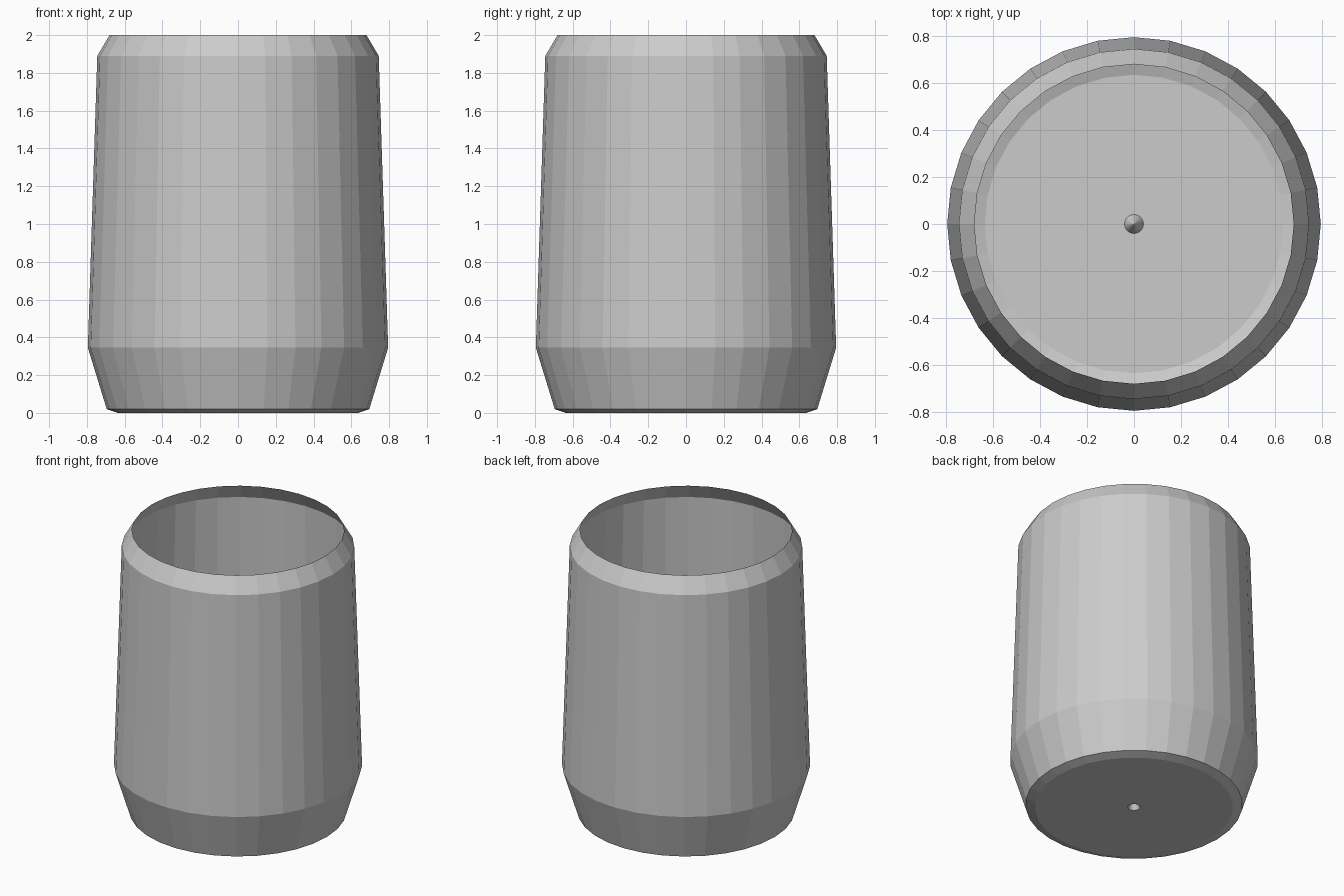
import bpy, bmesh
from math import sin, cos, tau

if "Cube" in bpy.data.objects:
    bpy.data.objects.remove(bpy.data.objects["Cube"])

SIDES = 32
# thin-walled cup profile (radius, height), from the dimple in the base to the rim
PROFILE = [(0.04, 0), (0.635, 0), (0.695, 0.02), (0.795, 0.345), (0.745, 1.89), (0.68, 2.0)]
DIMPLE_TIP = 0.08

bm = bmesh.new()
rings = [[bm.verts.new((r * cos(tau * i / SIDES), r * sin(tau * i / SIDES), z))
          for i in range(SIDES)] for r, z in PROFILE]

# walls and base
for a, b in zip(rings, rings[1:]):
    for i in range(SIDES):
        j = (i + 1) % SIDES
        bm.faces.new((a[i], a[j], b[j], b[i]))

# small conical dimple in the centre of the base
tip = bm.verts.new((0, 0, DIMPLE_TIP))
for i in range(SIDES):
    bm.faces.new((tip, rings[0][(i + 1) % SIDES], rings[0][i])).normal_flip()
bmesh.ops.recalc_face_normals(bm, faces=bm.faces)

mesh = bpy.data.meshes.new("cup")
bm.to_mesh(mesh)
bm.free()
bpy.context.collection.objects.link(bpy.data.objects.new("cup", mesh))
